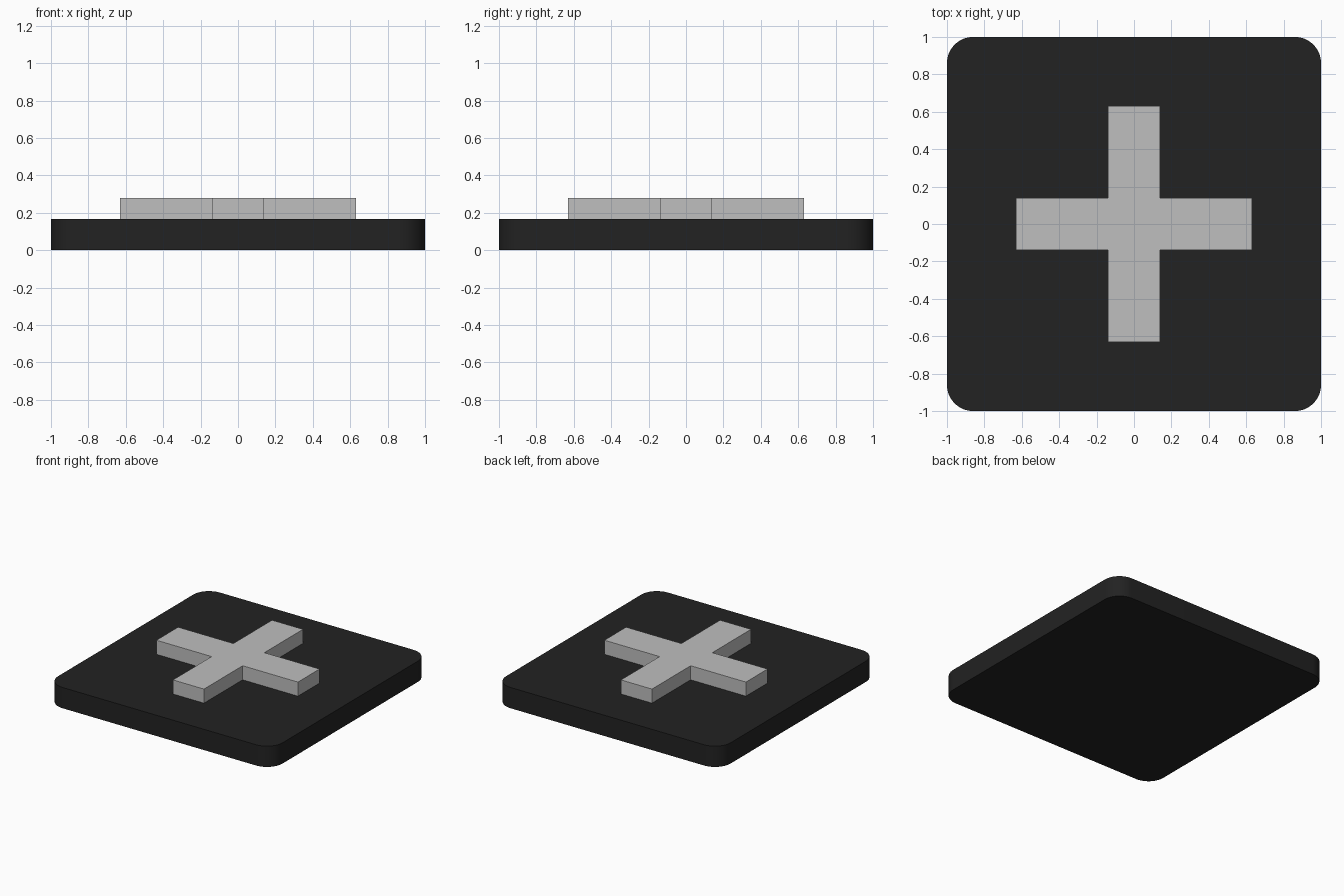
import bpy, bmesh
from math import cos, sin, pi

cube = bpy.data.objects.get("Cube")
if cube:
    bpy.data.objects.remove(cube, do_unlink=True)


def material(name, value, roughness):
    mat = bpy.data.materials.new(name)
    mat.use_nodes = True
    color = (value, value, value, 1)
    mat.diffuse_color = color
    bsdf = mat.node_tree.nodes["Principled BSDF"]
    bsdf.inputs["Base Color"].default_value = color
    bsdf.inputs["Roughness"].default_value = roughness
    return mat


def extrude_outline(name, outline, bottom, top, mat):
    """Solid prism from a counter-clockwise outline."""
    bm = bmesh.new()
    face = bm.faces.new([bm.verts.new((x, y, bottom)) for x, y in outline])
    extruded = bmesh.ops.extrude_face_region(bm, geom=[face], use_keep_orig=True)
    verts = [v for v in extruded["geom"] if isinstance(v, bmesh.types.BMVert)]
    bmesh.ops.translate(bm, verts=verts, vec=(0, 0, top - bottom))
    bmesh.ops.recalc_face_normals(bm, faces=bm.faces)
    mesh = bpy.data.meshes.new(name)
    bm.to_mesh(mesh)
    bm.free()
    mesh.materials.append(mat)
    obj = bpy.data.objects.new(name, mesh)
    bpy.context.collection.objects.link(obj)
    return obj


black = material("matte black", 0.016, 0.6)
grey = material("light grey", 0.52, 0.5)

BASE_TOP, CROSS_TOP = 0.167, 0.28
RADIUS, STEPS = 0.14, 12
REACH, HALF_WIDTH = 0.63, 0.138

# Square base with rounded corners
rounded = []
for corner in range(4):
    middle = pi / 4 + corner * pi / 2
    cx = (1 - RADIUS) * (1 if cos(middle) > 0 else -1)
    cy = (1 - RADIUS) * (1 if sin(middle) > 0 else -1)
    for i in range(STEPS + 1):
        a = corner * pi / 2 + i / STEPS * pi / 2
        rounded.append((cx + RADIUS * cos(a), cy + RADIUS * sin(a)))
base = extrude_outline("base_plate", rounded, 0, BASE_TOP, black)

# Raised cross: one arm outline turned four times
arm = [(REACH, -HALF_WIDTH), (REACH, HALF_WIDTH), (HALF_WIDTH, HALF_WIDTH)]
plus = []
for turn in range(4):
    plus += arm
    arm = [(-y, x) for x, y in arm]
extrude_outline("raised_cross", plus, BASE_TOP, CROSS_TOP, grey)

# Smooth the rounded corners, keep the rims sharp
bpy.ops.object.select_all(action="DESELECT")
base.select_set(True)
bpy.context.view_layer.objects.active = base
bpy.ops.object.shade_smooth_by_angle(angle=pi / 6)
